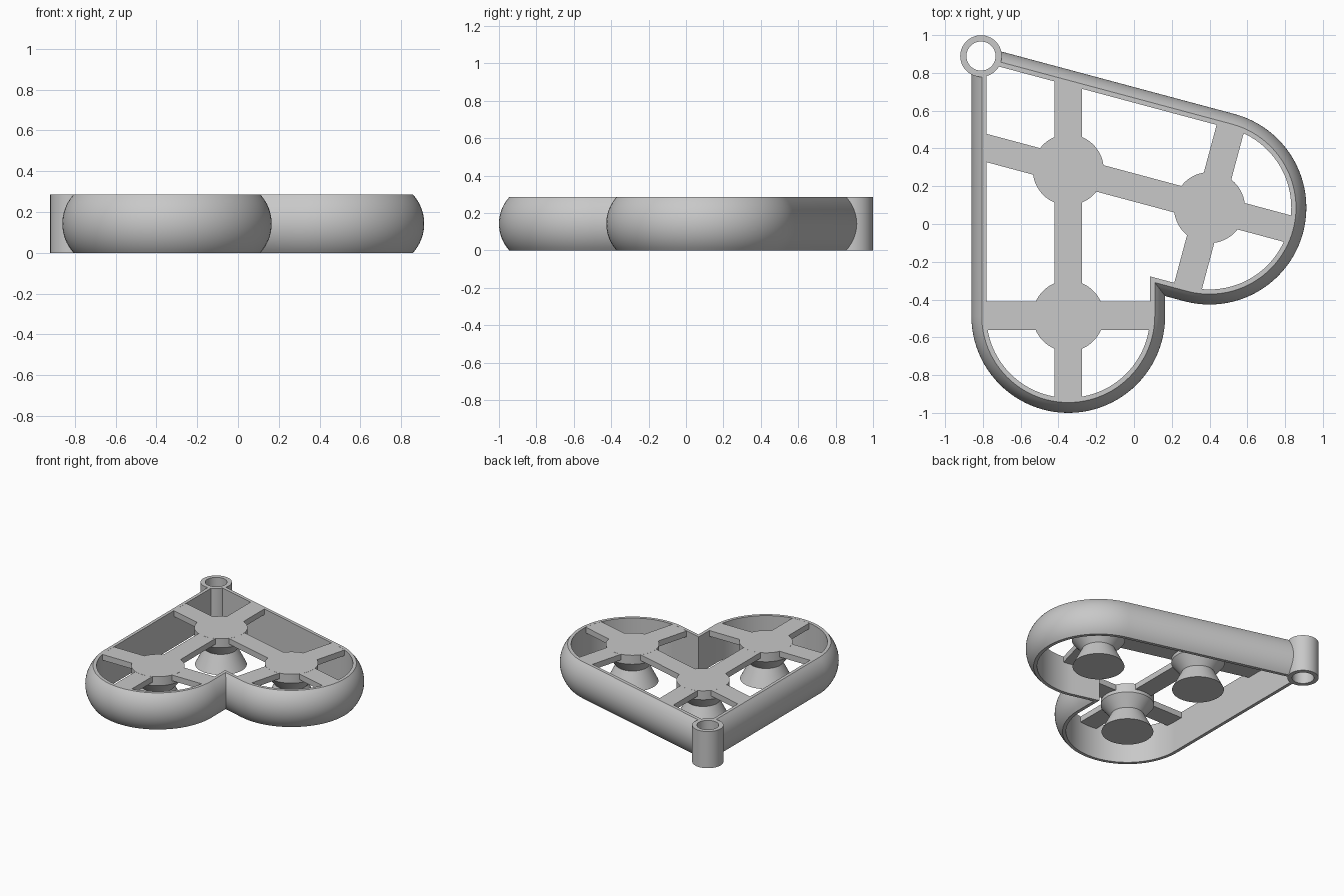
import bpy, bmesh
from math import sin, cos, pi, radians
from mathutils import Vector

if "Cube" in bpy.data.objects:
    bpy.data.objects.remove(bpy.data.objects["Cube"])

grey = bpy.data.materials.new("plain_grey")
grey.use_nodes = True
grey.diffuse_color = (0.58, 0.58, 0.58, 1)
grey.node_tree.nodes["Principled BSDF"].inputs["Base Color"].default_value = grey.diffuse_color

HEIGHT = 0.285
LOBE = Vector((-0.348, -0.487))        # centre of the front lobe
RADIUS = 0.513                         # widest lobe radius
MIDDLE = Vector((0.0245, -0.1985))     # a point on the mirror axis
AXIS = Vector((cos(radians(-52.5)), sin(radians(-52.5))))


def mirror(p):
    v = Vector(p) - MIDDLE
    return MIDDLE + 2 * v.dot(AXIS) * AXIS - v


def on_axis(x):
    return Vector((x, MIDDLE.y + (x - MIDDLE.x) * AXIS.y / AXIS.x))


def finish(bm, name):
    bmesh.ops.recalc_face_normals(bm, faces=bm.faces[:])
    mesh = bpy.data.meshes.new(name)
    bm.to_mesh(mesh)
    bm.free()
    mesh.materials.append(grey)
    obj = bpy.data.objects.new(name, mesh)
    bpy.context.collection.objects.link(obj)
    bpy.ops.object.select_all(action='DESELECT')
    obj.select_set(True)
    bpy.context.view_layer.objects.active = obj
    bpy.ops.object.shade_smooth_by_angle(angle=radians(30))
    return obj


def loft(rings, name, wrap):
    """Skin closed sections; wrap joins the last section to the first, else ends are capped."""
    bm = bmesh.new()
    rows = [[bm.verts.new(p) for p in ring] for ring in rings]
    n = len(rows[0])
    pairs = list(zip(rows, rows[1:])) + ([(rows[-1], rows[0])] if wrap else [])
    for a, b in pairs:
        for i in range(n):
            j = (i + 1) % n
            bm.faces.new((a[i], a[j], b[j], b[i]))
    if not wrap:
        bm.faces.new(rows[0])
        bm.faces.new(rows[-1])
    return finish(bm, name)


def lathe(profile, centre, name, wrap=False, sides=64):
    rings = [[(centre.x + r * cos(2 * pi * i / sides), centre.y + r * sin(2 * pi * i / sides), z)
              for i in range(sides)] for r, z in profile]
    return loft(rings, name, wrap)


def plate(corners, name, bottom, top):
    return loft([[(x, y, z) for x, y in corners] for z in (bottom, top)], name, False)


def heart_path(r):
    """Open heart outline at lobe radius r, from the tip round both lobes."""
    half = [Vector((LOBE.x - r, 0.80))]
    half += [LOBE + r * Vector((cos(a), sin(a))) for a in (pi + pi * i / 48 for i in range(49))]
    return half + [on_axis(LOBE.x + r)] + [mirror(p) for p in reversed(half)]


# Heart wall: bulging outside, straight inside
bulge = 0.212
half_angle = 0.737
section = []
for i in range(17):
    a = half_angle * (i / 8 - 1)
    section.append((RADIUS - bulge * (1 - cos(a)), HEIGHT / 2 * (1 + sin(a) / sin(half_angle))))
section += [(RADIUS - 0.08, HEIGHT), (RADIUS - 0.08, 0)]
paths = [[(p.x, p.y, z) for p in heart_path(r)] for r, z in section]
loft(list(zip(*paths)), "heart_wall", False)

# Hanging ring at the tip
lathe([(0.11, 0), (0.11, HEIGHT), (0.077, HEIGHT), (0.077, 0)], on_axis(-0.81), "hanging_ring", wrap=True)

# Flat spokes under the rim, mirrored to the other lobe
long_spoke = [(-0.42, -0.924), (-0.275, -0.924), (-0.275, 0.729), (-0.42, 0.768)]
cross_spoke = [(-0.79, -0.56), (0.095, -0.56), (0.095, -0.41), (-0.79, -0.41)]
for label, shape in (("long_spoke", long_spoke), ("cross_spoke", cross_spoke)):
    plate(shape, "front_" + label, HEIGHT - 0.045, HEIGHT - 0.0005)
    plate([mirror(p) for p in shape], "side_" + label, HEIGHT - 0.045, HEIGHT - 0.0005)

# Waisted feet at the spoke crossings
foot = [(0.183, 0), (0.118, 0.13), (0.188, 0.215), (0.188, HEIGHT)]
for name, centre in (("front_foot", LOBE), ("side_foot", mirror(LOBE)), ("tip_foot", on_axis(LOBE.x))):
    lathe(foot, centre, name)
